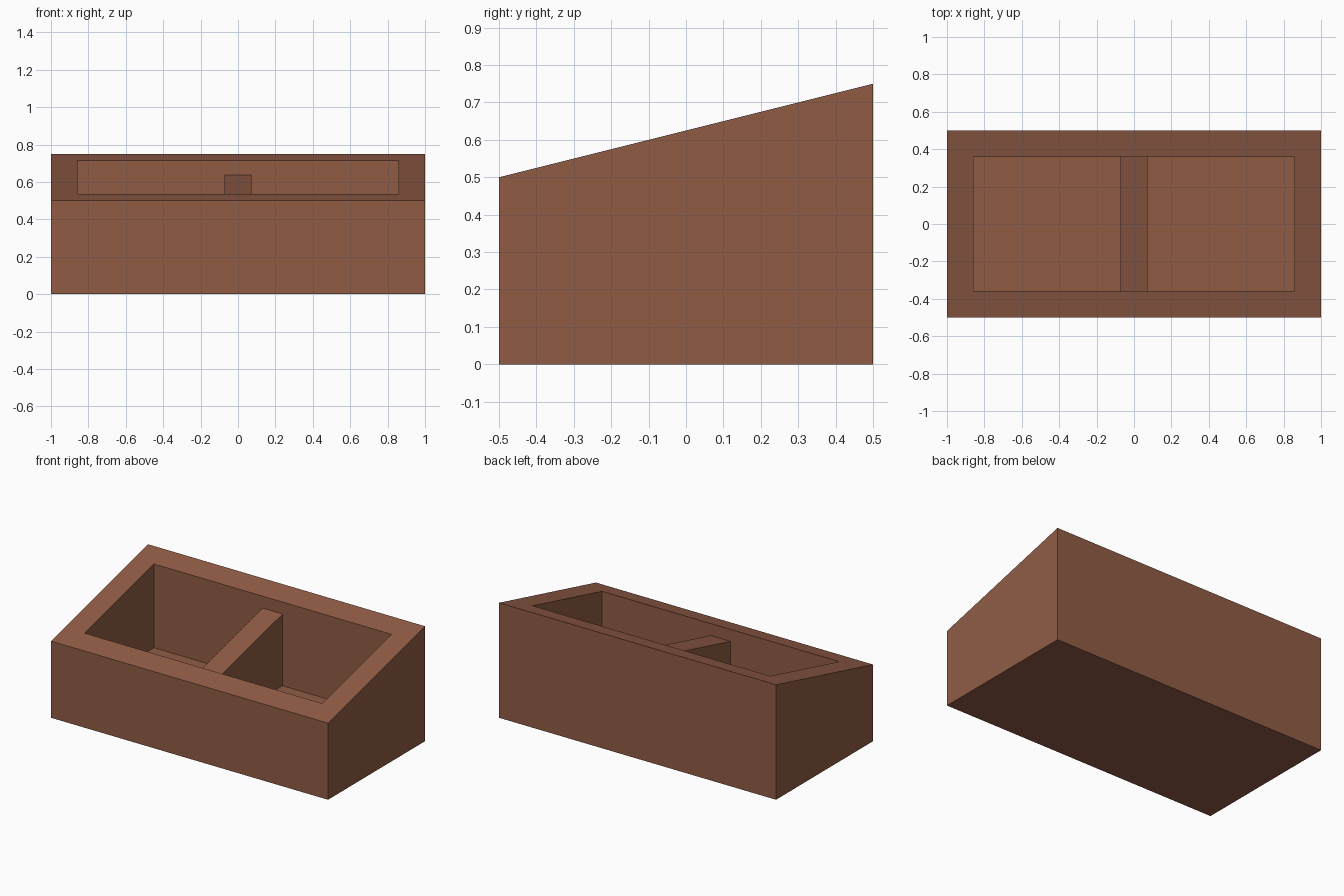
import bpy, bmesh

if "Cube" in bpy.data.objects:
    bpy.data.objects.remove(bpy.data.objects["Cube"])

WALL = 1 / 7        # wall thickness
FLOOR = 0.168       # height of the cavity floor

clay = bpy.data.materials.new("terracotta brown")
clay.diffuse_color = (0.28, 0.107, 0.06, 1)
clay.use_nodes = True
clay.node_tree.nodes["Principled BSDF"].inputs["Base Color"].default_value = clay.diffuse_color


def slope(y):
    """Height of the slanted rim at depth y."""
    return 0.625 + 0.25 * y


def ring(bm, hx, hy, height):
    """Rectangle of vertices whose height depends on y."""
    return [bm.verts.new((sx * hx, sy * hy, height(sy * hy)))
            for sx, sy in ((-1, -1), (1, -1), (1, 1), (-1, 1))]


def stack(name, levels):
    """Closed solid bridged through successive rectangles (hx, hy, height)."""
    bm = bmesh.new()
    rings = [ring(bm, *lv) for lv in levels]
    bm.faces.new(rings[0][::-1])
    for a, b in zip(rings, rings[1:]):
        for i in range(4):
            j = (i + 1) % 4
            bm.faces.new((a[i], a[j], b[j], b[i]))
    bm.faces.new(rings[-1])
    bmesh.ops.recalc_face_normals(bm, faces=bm.faces)
    me = bpy.data.meshes.new(name)
    bm.to_mesh(me)
    bm.free()
    me.materials.append(clay)
    ob = bpy.data.objects.new(name, me)
    bpy.context.collection.objects.link(ob)
    return ob


# Open box: outer base, outer rim, inner rim, cavity floor
stack("slanted_box", [
    (1, 0.5, lambda y: 0),
    (1, 0.5, slope),
    (1 - WALL, 0.5 - WALL, slope),
    (1 - WALL, 0.5 - WALL, lambda y: FLOOR),
])

# Divider: sunk slightly into floor and walls, top parallel to the rim
stack("divider", [
    (WALL / 2, 0.5 - WALL + 0.01, lambda y: FLOOR - 0.02),
    (WALL / 2, 0.5 - WALL + 0.01, lambda y: slope(y) - 0.078),
])
